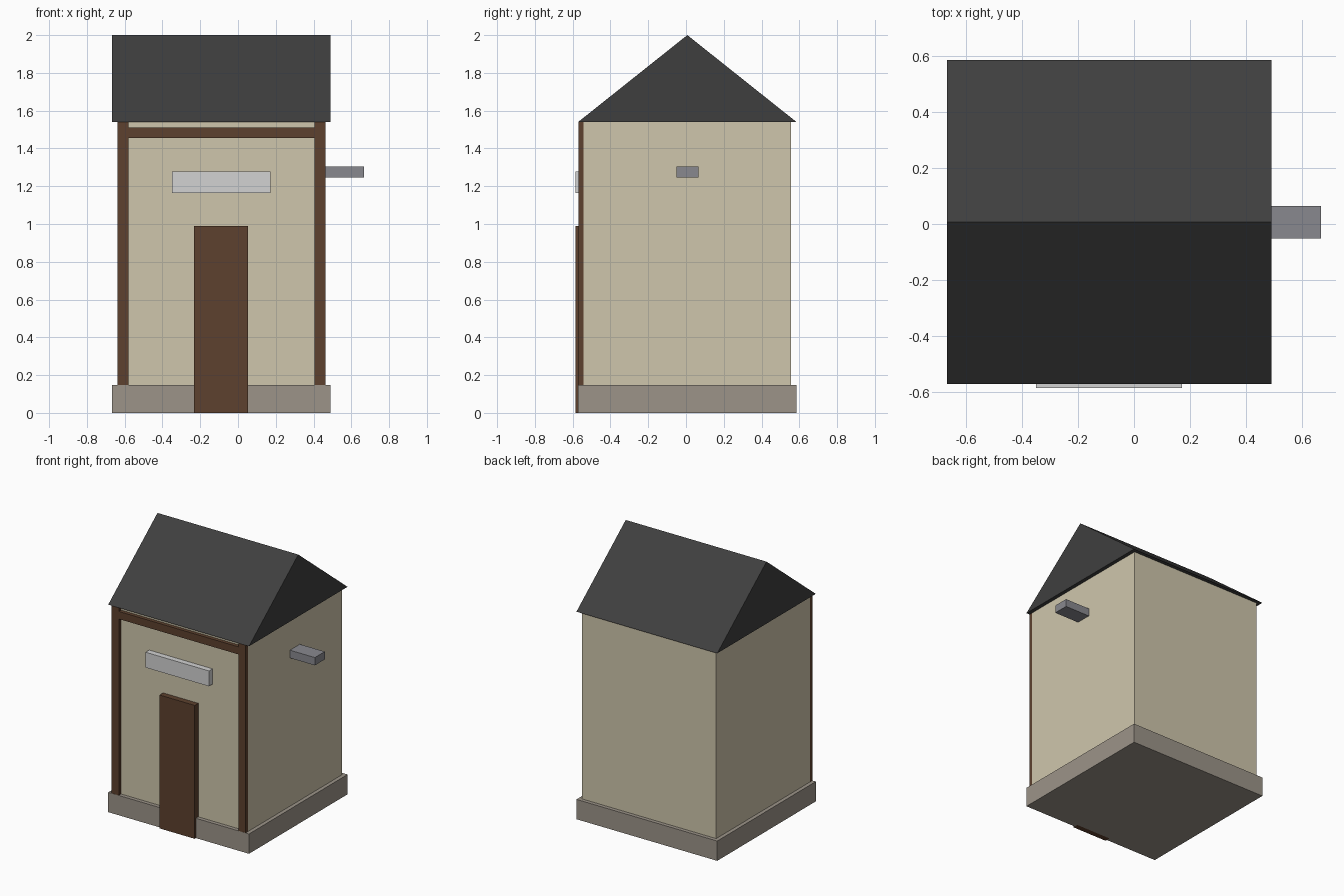
import bpy, bmesh

if "Cube" in bpy.data.objects:
    bpy.data.objects.remove(bpy.data.objects["Cube"])


def srgb(c):
    return c / 12.92 if c <= 0.04045 else ((c + 0.055) / 1.055) ** 2.4


def material(name, r, g, b):
    m = bpy.data.materials.new(name)
    m.diffuse_color = (srgb(r / 255), srgb(g / 255), srgb(b / 255), 1)
    m.use_nodes = True
    m.node_tree.nodes["Principled BSDF"].inputs["Base Color"].default_value = m.diffuse_color
    return m


plaster = material("cream_plaster", 207, 198, 172)
stone = material("grey_stone", 156, 148, 137)
wood = material("brown_wood", 93, 65, 46)
slate = material("dark_slate", 63, 63, 63)
pale = material("pale_grey", 210, 210, 210)
metal = material("blue_grey_metal", 137, 137, 143)


def add(name, bm, mat):
    bmesh.ops.recalc_face_normals(bm, faces=bm.faces[:])
    me = bpy.data.meshes.new(name)
    bm.to_mesh(me)
    bm.free()
    me.materials.append(mat)
    ob = bpy.data.objects.new(name, me)
    bpy.context.collection.objects.link(ob)
    return ob


def box(name, x, y, z, mat):
    """Box from (min, max) pairs on each axis."""
    bm = bmesh.new()
    bmesh.ops.create_cube(bm, size=1)
    for v in bm.verts:
        v.co = [r[0] if c < 0 else r[1] for c, r in zip(v.co, (x, y, z))]
    return add(name, bm, mat)


CX, CY = -0.088, 0.007      # middle of the house
HALF, OVER = 0.55, 0.578    # wall and base/roof half widths
BASE, EAVE, RIDGE = 0.147, 1.54, 2.0
FRONT = CY - HALF           # front wall plane
TRIM = FRONT - 0.027        # front of the timber trim
PROUD = -0.585              # front of the door and sign


def span(c, h):
    return (c - h, c + h)


# Base and walls
box("base", span(CX, OVER), span(CY, OVER), (0, BASE), stone)
box("walls", span(CX, HALF), span(CY, HALF), (BASE - 0.05, EAVE), plaster)

# Gabled roof: triangle extruded along x
bm = bmesh.new()
tri = [bm.verts.new((CX - OVER, y, z)) for y, z in
       ((CY - OVER, EAVE), (CY + OVER, EAVE), (CY, RIDGE))]
face = bm.faces.new(tri)
ext = bmesh.ops.extrude_face_region(bm, geom=[face], use_keep_orig=True)
bmesh.ops.translate(bm, vec=(2 * OVER, 0, 0),
                    verts=[g for g in ext["geom"] if isinstance(g, bmesh.types.BMVert)])
add("roof", bm, slate)

# Timber posts and beam on the front
for side, s in (("left", -1), ("right", 1)):
    box(side + "_post", span(CX + s * (HALF - 0.029), 0.029), (TRIM, FRONT), (BASE, EAVE), wood)
box("beam", span(CX, HALF - 0.058), (TRIM, FRONT), (1.456, 1.512), wood)

# Door and blank sign board
box("door", span(CX - 0.002, 0.144), (PROUD, FRONT), (0, 0.99), wood)
box("sign_board", span(CX - 0.001, 0.26), (PROUD, FRONT), (1.163, 1.277), pale)

# Bracket box on the right wall
box("side_bracket", (CX + HALF, 0.667), span(CY, 0.058), (1.247, 1.305), metal)
